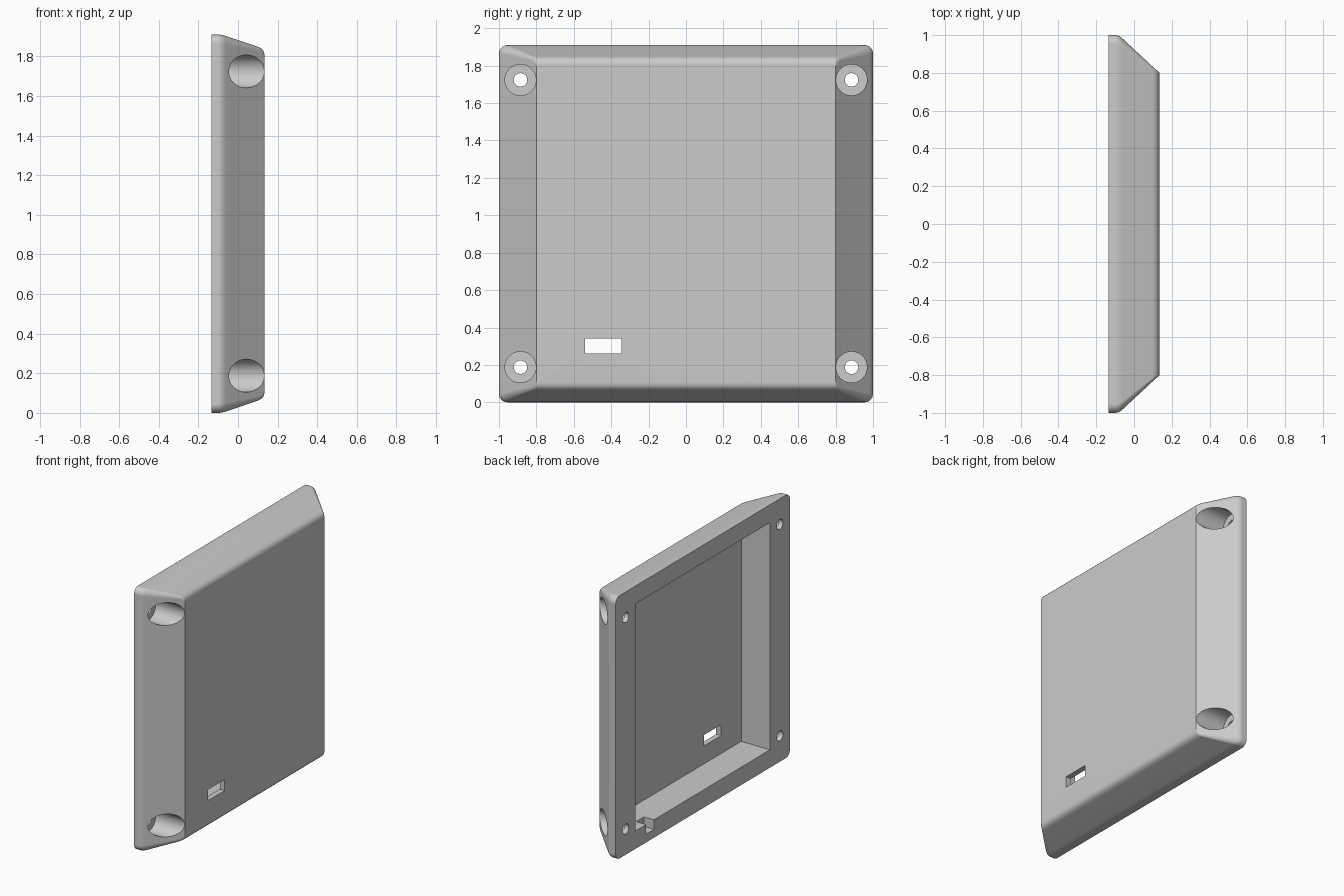
import bpy, bmesh, math
from mathutils import Matrix

cube = bpy.data.objects.get("Cube")
if cube:
    bpy.data.objects.remove(cube, do_unlink=True)

MID = 0.955   # height of the panel centre
grey = bpy.data.materials.new("plain grey")
grey.use_nodes = True
grey.diffuse_color = (0.6, 0.6, 0.6, 1)
grey.node_tree.nodes["Principled BSDF"].inputs["Base Color"].default_value = (0.6, 0.6, 0.6, 1)


def make_object(name, bm):
    bmesh.ops.recalc_face_normals(bm, faces=bm.faces)
    mesh = bpy.data.meshes.new(name)
    bm.to_mesh(mesh)
    bm.free()
    mesh.materials.append(grey)
    obj = bpy.data.objects.new(name, mesh)
    bpy.context.collection.objects.link(obj)
    return obj


def rounded_ring(bm, x, half_y, half_z, radius, steps=5):
    """One rounded-rectangle section across the depth of the shell."""
    ring = []
    for quarter, (sy, sz) in enumerate([(1, 1), (-1, 1), (-1, -1), (1, -1)]):
        for i in range(steps + 1):
            a = (quarter + i / steps) * math.pi / 2
            ring.append(bm.verts.new((x,
                                      sy * (half_y - radius) + radius * math.cos(a),
                                      MID + sz * (half_z - radius) + radius * math.sin(a))))
    return ring


def box(name, low, high):
    bm = bmesh.new()
    size = [h - l for l, h in zip(low, high)]
    centre = [(l + h) / 2 for l, h in zip(low, high)]
    bmesh.ops.create_cube(bm, size=1, matrix=Matrix.Translation(centre) @ Matrix.Diagonal((*size, 1)))
    return make_object(name, bm)


def rod(name, x0, x1, y, z, radius):
    bm = bmesh.new()
    place = Matrix.Translation(((x0 + x1) / 2, y, z)) @ Matrix.Rotation(math.pi / 2, 4, 'Y')
    bmesh.ops.create_cone(bm, cap_ends=True, segments=48, radius1=radius, radius2=radius,
                          depth=x1 - x0, matrix=place)
    return make_object(name, bm)


# Outer shell: sections of depth, half width, half height, corner radius
sections = [(-0.135, 1.0, 0.955, 0.045), (-0.098, 1.0, 0.955, 0.045),
            (-0.08, 0.996, 0.953, 0.045), (-0.062, 0.983, 0.948, 0.044),
            (0.098, 0.834, 0.894, 0.02), (0.115, 0.819, 0.886, 0.018),
            (0.128, 0.807, 0.873, 0.014), (0.135, 0.8, 0.85, 0.01)]
bm = bmesh.new()
rings = [rounded_ring(bm, *s) for s in sections]
for a, b in zip(rings, rings[1:]):
    for i in range(len(a)):
        j = (i + 1) % len(a)
        bm.faces.new((a[i], a[j], b[j], b[i]))
bm.faces.new(rings[0])
bm.faces.new(rings[-1])
shell = make_object("enclosure_shell", bm)

# Cutters: rear cavity, port window, cable notch
cutters = [box("cavity_cutter", (-0.3, -0.77, 0.13), (0.095, 0.77, 1.78)),
           box("port_cutter", (0.0, -0.54, 0.26), (0.3, -0.345, 0.34)),
           box("notch_cutter", (-0.3, 0.56, 0.06), (-0.055, 0.65, 0.2))]

# Cutters: counterbored screw holes in the four corners
for y in (-0.885, 0.885):
    for z in (0.188, 1.724):
        cutters.append(rod("counterbore_cutter", -0.1, 0.3, y, z, 0.083))
        cutters.append(rod("screw_hole_cutter", -0.3, 0.0, y, z, 0.036))

bpy.ops.object.select_all(action='DESELECT')
shell.select_set(True)
bpy.context.view_layer.objects.active = shell
for cutter in cutters:
    mod = shell.modifiers.new("cut", 'BOOLEAN')
    mod.operation = 'DIFFERENCE'
    mod.solver = 'EXACT'
    mod.object = cutter
    bpy.ops.object.modifier_apply(modifier=mod.name)
    bpy.data.objects.remove(cutter, do_unlink=True)

# Soft fillets, crisp edges
bpy.ops.object.shade_smooth_by_angle(angle=math.radians(32))
weighted = shell.modifiers.new("weighted_normals", 'WEIGHTED_NORMAL')
weighted.keep_sharp = True
